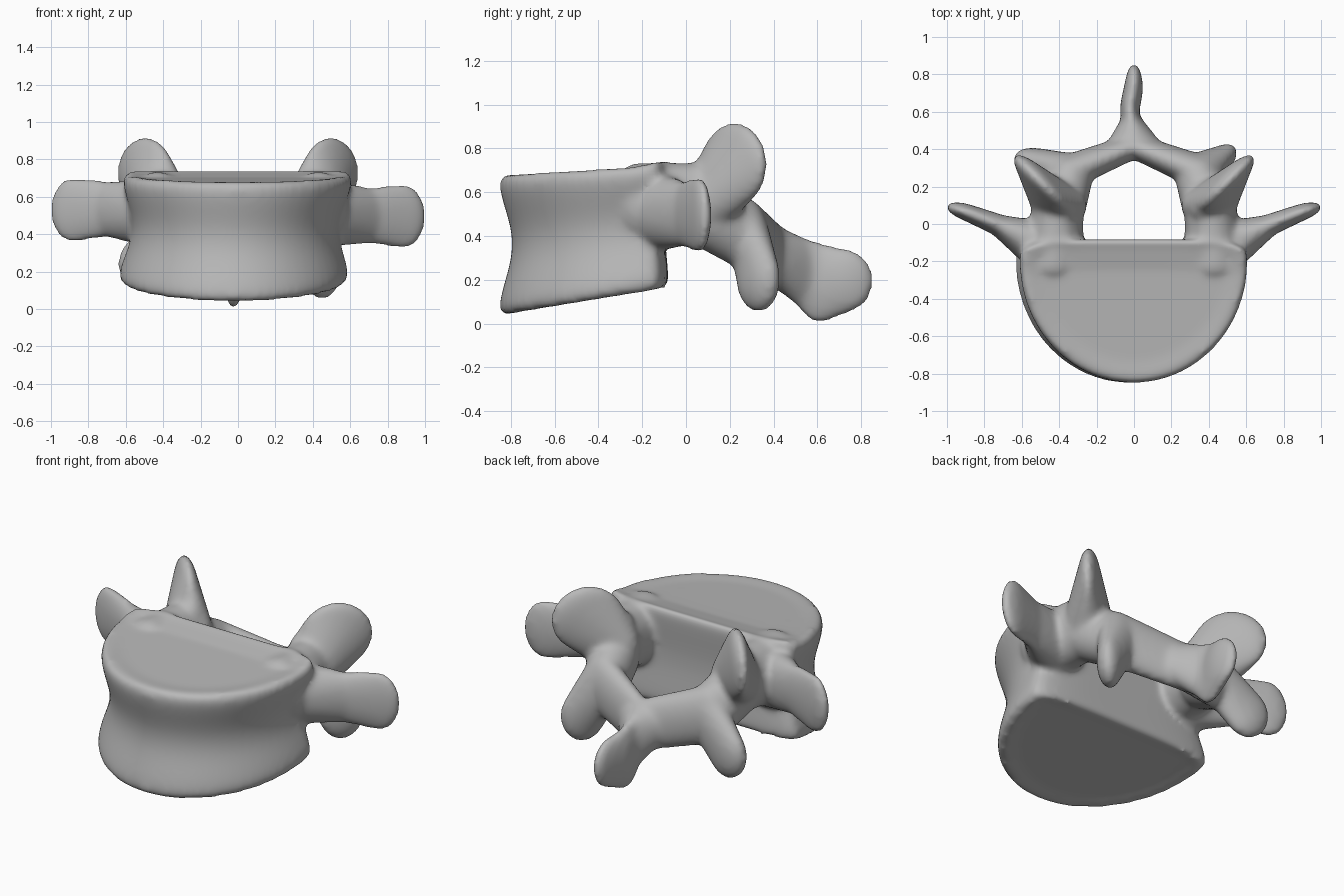
import bpy
import bmesh
from math import pi, sin, cos, copysign
from mathutils import Matrix

cube = bpy.data.objects.get("Cube")
if cube:
    bpy.data.objects.remove(cube, do_unlink=True)

bone = bpy.data.materials.new("bone_grey")
bone.use_nodes = True
COLOR = (0.48, 0.48, 0.48, 1)
bone.diffuse_color = COLOR
bone.node_tree.nodes["Principled BSDF"].inputs["Base Color"].default_value = COLOR

bm = bmesh.new()


def ball_points(center, radii, turn=0, side=1):
    """Points on an ellipsoid turned about z, mirrored when side is -1."""
    ball = bmesh.new()
    bmesh.ops.create_icosphere(ball, subdivisions=3, radius=1)
    place = (Matrix.Diagonal((side, 1, 1, 1)) @ Matrix.Translation(center)
             @ Matrix.Rotation(turn, 4, 'Z') @ Matrix.Diagonal((*radii, 1)))
    points = [place @ v.co for v in ball.verts]
    ball.free()
    return points


def limb(balls, side=1):
    """Chain of convex hulls over neighbouring ellipsoids."""
    for a, b in zip(balls, balls[1:]):
        piece = bmesh.new()
        for p in ball_points(*a, side=side) + ball_points(*b, side=side):
            piece.verts.new(p)
        out = bmesh.ops.convex_hull(piece, input=piece.verts)
        spare = set(out["geom_interior"]) | set(out["geom_unused"])
        bmesh.ops.delete(piece, geom=[g for g in spare if isinstance(g, bmesh.types.BMVert)],
                         context='VERTS')
        bmesh.ops.recalc_face_normals(piece, faces=piece.faces)
        mesh = bpy.data.meshes.new("piece")
        piece.to_mesh(mesh)
        piece.free()
        bm.from_mesh(mesh)
        bpy.data.meshes.remove(mesh)


def body_outline(angle):
    """Half ellipse in front, squared-off curve behind."""
    c, s = cos(angle), sin(angle)
    if s < 0:
        return .615 * c, -.2 + .655 * s
    return copysign(abs(c) ** .5, c) * .615, -.2 + .12 * s ** .5


# Vertebral body: waisted loft between sloping, slightly dished end plates
STEPS, SIDES = 24, 64
waist = [(i / STEPS, 1 - .1 * sin(pi * i / STEPS) ** 2
          - .045 * abs(2 * i / STEPS - 1) ** 20) for i in range(STEPS + 1)]
caps = [.8, .5, .02]
levels = [(0, s) for s in caps[::-1]] + waist + [(1, s) for s in caps]
rings = []
for t, scale in levels:
    ring = []
    for i in range(SIDES):
        x, y = body_outline(2 * pi * i / SIDES)
        px, py = x * scale - .025 * (1 - t), -.25 + (y + .25) * scale
        low = .175 + .165 * py
        high = .73 + .06 * py + .15 * max(0, py + .25)
        dish = .012 if scale < .85 else 0
        ring.append(bm.verts.new((px, py, low + dish + t * (high - low - 2 * dish))))
    rings.append(ring)
for a, b in zip(rings, rings[1:]):
    for i in range(SIDES):
        j = (i + 1) % SIDES
        bm.faces.new((a[i], a[j], b[j], b[i]))
bm.faces.new(rings[0][::-1])
bm.faces.new(rings[-1])

for side in (1, -1):
    right = side < 0
    lift = .035 if right else 0
    # Pedicle
    limb([((.43, -.22, .545), (.16, .12, .19)),
          ((.41, .06, .545), (.14, .13, .19))], side)
    # Transverse process
    limb([((.46, -.13, .51), (.16, .14, .18)),
          ((.7, -.015, .5 + lift), (.1, .06, .15), .35),
          ((.885, .06, .495 + lift), (.125, .045, .175), .3)], side)
    # Superior articular process with its inner web
    limb([((.4, .1, .56), (.15, .11, .17)),
          ((.495, .22, .725), (.205, .062, .195), pi / 4)], side)
    limb([((.37, .08, .64), (.08, .07, .12)),
          ((.47, .21, .75), (.14, .05, .12), pi / 4)], side)
    # Lamina
    limb([((.39, .11, .49), (.14, .12, .16)),
          ((.34, .285, .4), (.13, .085, .17)),
          ((0, .42, .3), (.1, .06, .15))], side)
    # Inferior articular process
    if right:
        tip = ((.51, .335, .24), (.135, .07, .15), .2)
    else:
        tip = ((.45, .33, .205), (.125, .07, .155), pi / 4)
    limb([((.35, .29, .4), (.13, .09, .14)), tip], side)

# Spinous process
limb([((0, .42, .3), (.15, .06, .14)),
      ((-.015, .53, .235), (.055, .08, .16)),
      ((-.025, .61, .185), (.05, .12, .185)),
      ((0, .73, .195), (.048, .128, .145))])

bmesh.ops.recalc_face_normals(bm, faces=bm.faces)
mesh = bpy.data.meshes.new("vertebra")
bm.to_mesh(mesh)
bm.free()
mesh.materials.append(bone)
vertebra = bpy.data.objects.new("vertebra", mesh)
bpy.context.collection.objects.link(vertebra)

# Fuse the parts into one smooth bone
fuse = vertebra.modifiers.new("fuse", 'REMESH')
fuse.mode = 'VOXEL'
fuse.voxel_size = .016
fuse.use_smooth_shade = True
soften = vertebra.modifiers.new("soften", 'SMOOTH')
soften.factor = .5
soften.iterations = 14
